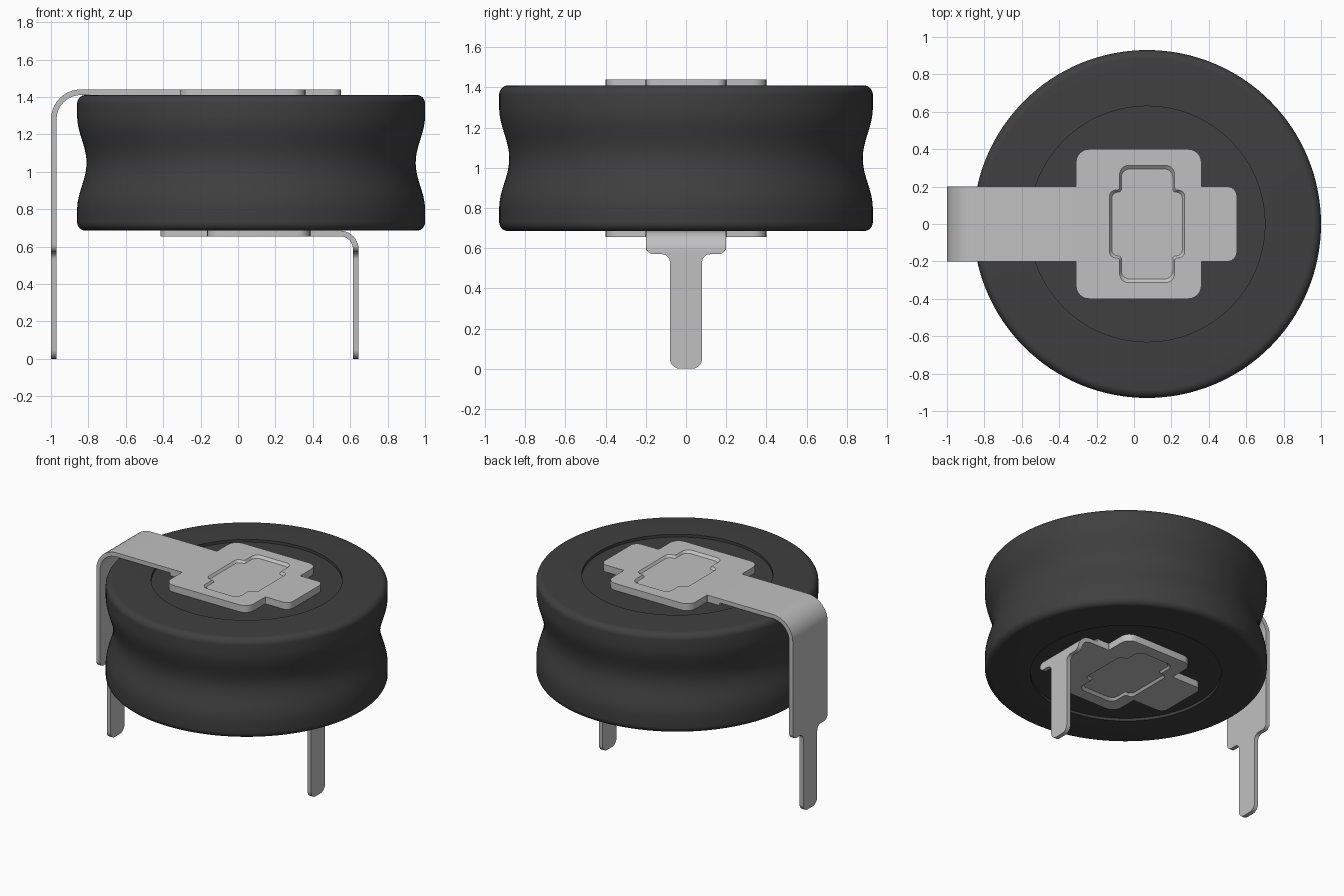
import bpy, bmesh, math
from mathutils import Vector

cube = bpy.data.objects.get("Cube")
if cube:
    bpy.data.objects.remove(cube, do_unlink=True)

CENTRE_X = 0.07
BODY_LOW, BODY_HIGH = 0.685, 1.41
THICK, RECESS = 0.03, 0.02


def material(name, value):
    mat = bpy.data.materials.new(name)
    mat.use_nodes = True
    colour = (value, value, value, 1)
    mat.diffuse_color = colour
    mat.node_tree.nodes["Principled BSDF"].inputs["Base Color"].default_value = colour
    return mat


def finish(bm, name, mat):
    bmesh.ops.recalc_face_normals(bm, faces=bm.faces[:])
    mesh = bpy.data.meshes.new(name)
    bm.to_mesh(mesh)
    bm.free()
    mesh.materials.append(mat)
    obj = bpy.data.objects.new(name, mesh)
    bpy.context.collection.objects.link(obj)
    return obj


def activate(obj):
    bpy.ops.object.select_all(action="DESELECT")
    obj.select_set(True)
    bpy.context.view_layer.objects.active = obj


def smooth(obj):
    activate(obj)
    bpy.ops.object.shade_smooth_by_angle(angle=math.radians(32))


def outline(half, steps=6):
    """Mirror a half outline of (x, y, corner radius) in y and round its corners."""
    full = half + [(x, -y, r) for x, y, r in reversed(half)]
    result = []
    for i, (x, y, r) in enumerate(full):
        p = Vector((x, y, 0))
        a = (Vector((*full[i - 1][:2], 0)) - p).normalized()
        b = (Vector((*full[(i + 1) % len(full)][:2], 0)) - p).normalized()
        for k in range(steps + 1):
            t = math.pi / 2 * k / steps
            result.append(p + r * (a + b - b * math.cos(t) - a * math.sin(t)))
    return result


def prism(points, z0, z1, scale=1.0, centre=Vector()):
    """Closed prism whose z1 end can be scaled about a centre."""
    bm = bmesh.new()
    low = [bm.verts.new((p.x, p.y, z0)) for p in points]
    high = []
    for p in points:
        q = centre + (p - centre) * scale
        high.append(bm.verts.new((q.x, q.y, z1)))
    bm.faces.new(low)
    bm.faces.new(high)
    for i in range(len(low)):
        bm.faces.new((low[i - 1], low[i], high[i], high[i - 1]))
    bmesh.ops.recalc_face_normals(bm, faces=bm.faces[:])
    return bm


def terminal(name, direction, end, sq0, sq1, bend, radius, top, pocket_side):
    """Cross-shaped tab, bent down into a narrow pin."""
    arc = radius * math.pi / 2

    def along(z):
        return bend + arc + top - radius - z

    shoulder, tip = along(0.57), along(0)
    square = [(sq0, 0.4, 0.07), (sq1, 0.4, 0.07)]
    half = [(end, 0.2, 0.05), (sq0, 0.2, 0.005), *square, (sq1, 0.2, 0.005),
            (shoulder, 0.2, 0.04), (shoulder, 0.08, 0.04), (tip, 0.08, 0.05)]
    bm = prism(outline(half), -THICK, 0)
    for k in range(11):
        bmesh.ops.bisect_plane(bm, geom=bm.verts[:] + bm.edges[:] + bm.faces[:],
                               plane_co=(bend + arc * k / 10, 0, 0), plane_no=(1, 0, 0))
    for v in bm.verts:
        u, w = v.co.x, v.co.z
        turn = min(max((u - bend) / radius, 0), math.pi / 2)
        x = min(u, bend) + (radius + w) * math.sin(turn)
        z = top - radius + (radius + w) * math.cos(turn) - max(u - bend - arc, 0)
        v.co.x, v.co.z = x * direction, z
    tab = finish(bm, name, metal)

    # pressed pocket in the exposed face
    c = CENTRE_X
    cross = [(c - 0.205, 0.185, 0.035), (c - 0.15, 0.185, 0.015), (c - 0.15, 0.32, 0.05),
             (c + 0.15, 0.32, 0.05), (c + 0.15, 0.185, 0.015), (c + 0.205, 0.185, 0.035)]
    face = top if pocket_side > 0 else top - THICK
    cutter = finish(prism(outline(cross), face + 0.005 * pocket_side,
                          face - 0.016 * pocket_side, 0.92, Vector((c, 0, 0))),
                    name + "_cutter", metal)
    cutter.hide_render = True
    activate(tab)
    mod = tab.modifiers.new("pocket", "BOOLEAN")
    mod.operation = "DIFFERENCE"
    mod.solver = "EXACT"
    mod.object = cutter
    bpy.ops.object.modifier_apply(modifier=mod.name)
    bpy.data.objects.remove(cutter, do_unlink=True)
    smooth(tab)

    # contact pad filling the gap down to the recess floor
    cross_half = [(end, 0.2, 0.05), (sq0, 0.2, 0.005), *square,
                  (sq1, 0.2, 0.005), (sq1 + 0.1, 0.2, 0.005)]
    pts = [Vector((p.x * direction, p.y, 0)) for p in outline(cross_half)]
    z0 = BODY_HIGH - RECESS if pocket_side > 0 else BODY_LOW
    smooth(finish(prism(pts, z0, z0 + RECESS), name + "_pad", metal))


black = material("black_sleeve", 0.05)
metal = material("nickel_metal", 0.53)

# Waisted round body with a shallow recess in each end
mid, half_h = (BODY_LOW + BODY_HIGH) / 2, (BODY_HIGH - BODY_LOW) / 2
R, RIM, HOLE, WAIST, SPAN = 0.93, 0.045, 0.63, 0.05, 0.25
upper = [(0, half_h - RECESS), (HOLE, half_h - RECESS), (HOLE, half_h)]
for k in range(9):
    t = math.pi / 2 * k / 8
    upper.append((R - RIM + RIM * math.sin(t), half_h - RIM + RIM * math.cos(t)))
for k in range(13):
    z = SPAN * (1 - k / 12)
    upper.append((R - WAIST * (1 + math.cos(math.pi * z / SPAN)) / 2, z))
profile = upper + [(r, -z) for r, z in reversed(upper[:-1])]

bm = bmesh.new()
verts = [bm.verts.new((CENTRE_X + r, 0, mid + z)) for r, z in profile]
edges = [bm.edges.new(pair) for pair in zip(verts, verts[1:])]
bmesh.ops.spin(bm, geom=verts + edges, cent=(CENTRE_X, 0, 0), axis=(0, 0, 1),
               angle=math.tau, steps=128)
bmesh.ops.remove_doubles(bm, verts=bm.verts[:], dist=0.0005)
smooth(finish(bm, "body", black))

# Metal tabs with pins
terminal("top_terminal", -1, -0.55, -0.36, 0.31, 0.84, 0.16, 1.44, 1)
terminal("bottom_terminal", 1, -0.415, -0.165, 0.385, 0.545, 0.10, BODY_LOW, -1)
